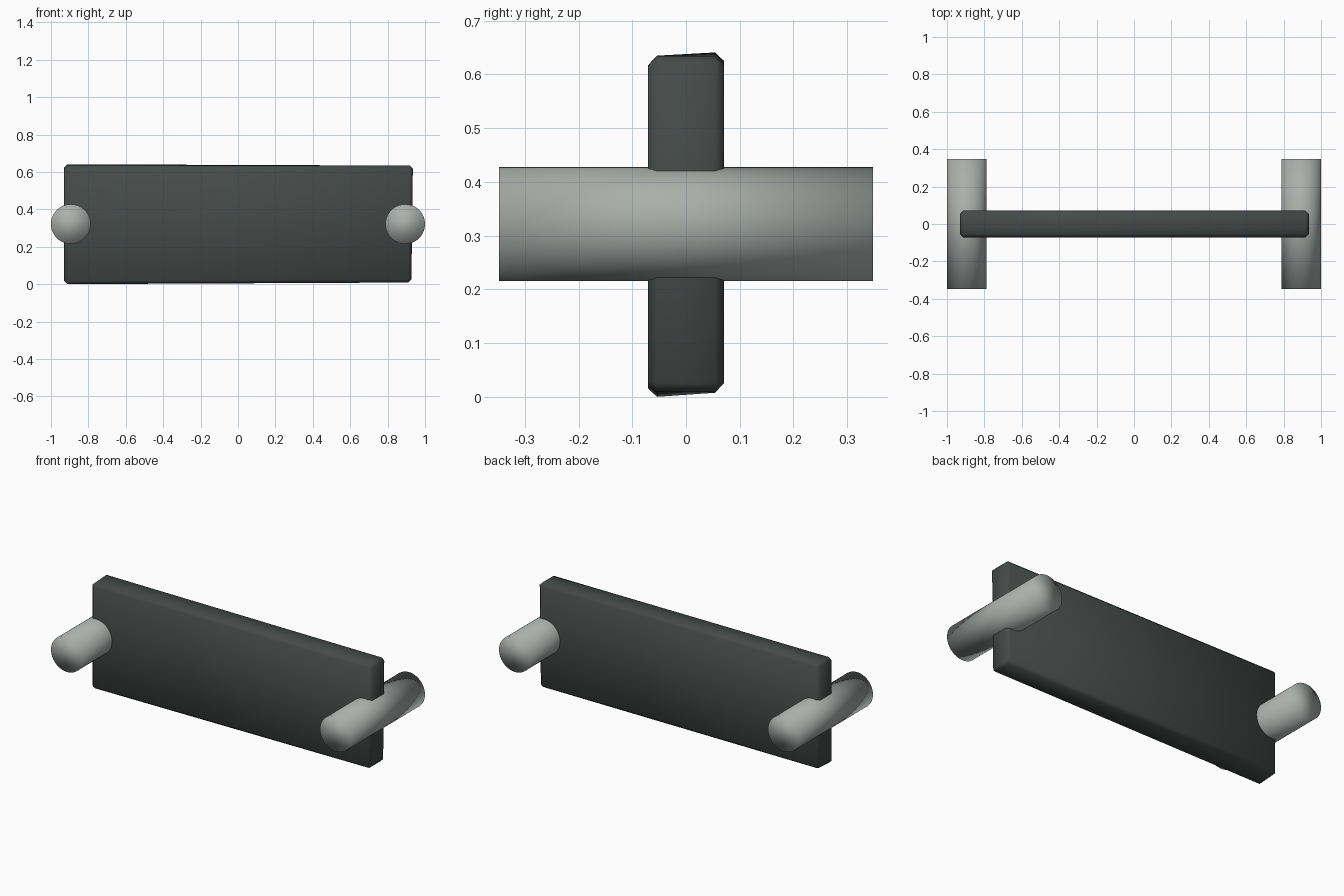
import bpy, bmesh
from mathutils import Vector

if "Cube" in bpy.data.objects:
    bpy.data.objects.remove(bpy.data.objects["Cube"])


def material(name, rgb):
    m = bpy.data.materials.new(name)
    m.diffuse_color = (*rgb, 1)
    m.use_nodes = True
    m.node_tree.nodes["Principled BSDF"].inputs["Base Color"].default_value = m.diffuse_color
    return m


def add_object(name, bm, mat):
    for f in bm.faces:
        f.smooth = True
    me = bpy.data.meshes.new(name)
    bm.to_mesh(me)
    bm.free()
    me.materials.append(mat)
    ob = bpy.data.objects.new(name, me)
    bpy.context.collection.objects.link(ob)
    return ob


dark = material("dark_stone", (0.06, 0.07, 0.067))
light = material("pale_grey", (0.40, 0.43, 0.41))

# Upright slab: slightly uneven block with chamfered edges
bm = bmesh.new()
bmesh.ops.create_cube(bm, size=1)
for v in bm.verts:
    v.co = Vector((v.co.x * 1.86, v.co.y * 0.142, v.co.z * 0.625 + 0.323))
    if v.co.x < 0 and v.co.y * (v.co.z - 0.323) > 0:
        v.co.z += 0.008 if v.co.z > 0.323 else -0.010
    if v.co.x > 0:
        v.co.x += 0.005 if v.co.z > 0.323 else -0.003
bmesh.ops.bevel(bm, geom=bm.edges[:], offset=0.017, segments=1,
                affect='EDGES', clamp_overlap=True)
lowest = min(v.co.z for v in bm.verts)
add_object("slab", bm, dark)

# Round rods through both ends, running front to back
for side, x in (("left", -0.894), ("right", 0.894)):
    bm = bmesh.new()
    bmesh.ops.create_cone(bm, cap_ends=True, segments=48,
                          radius1=0.106, radius2=0.106, depth=0.695)
    for v in bm.verts:
        p = v.co.copy()
        v.co = Vector((x + p.x, -p.z, 0.323 + p.y))
    add_object(side + "_rod", bm, light)

# Rest the model on the floor
for ob in bpy.context.collection.objects:
    ob.location.z -= lowest
